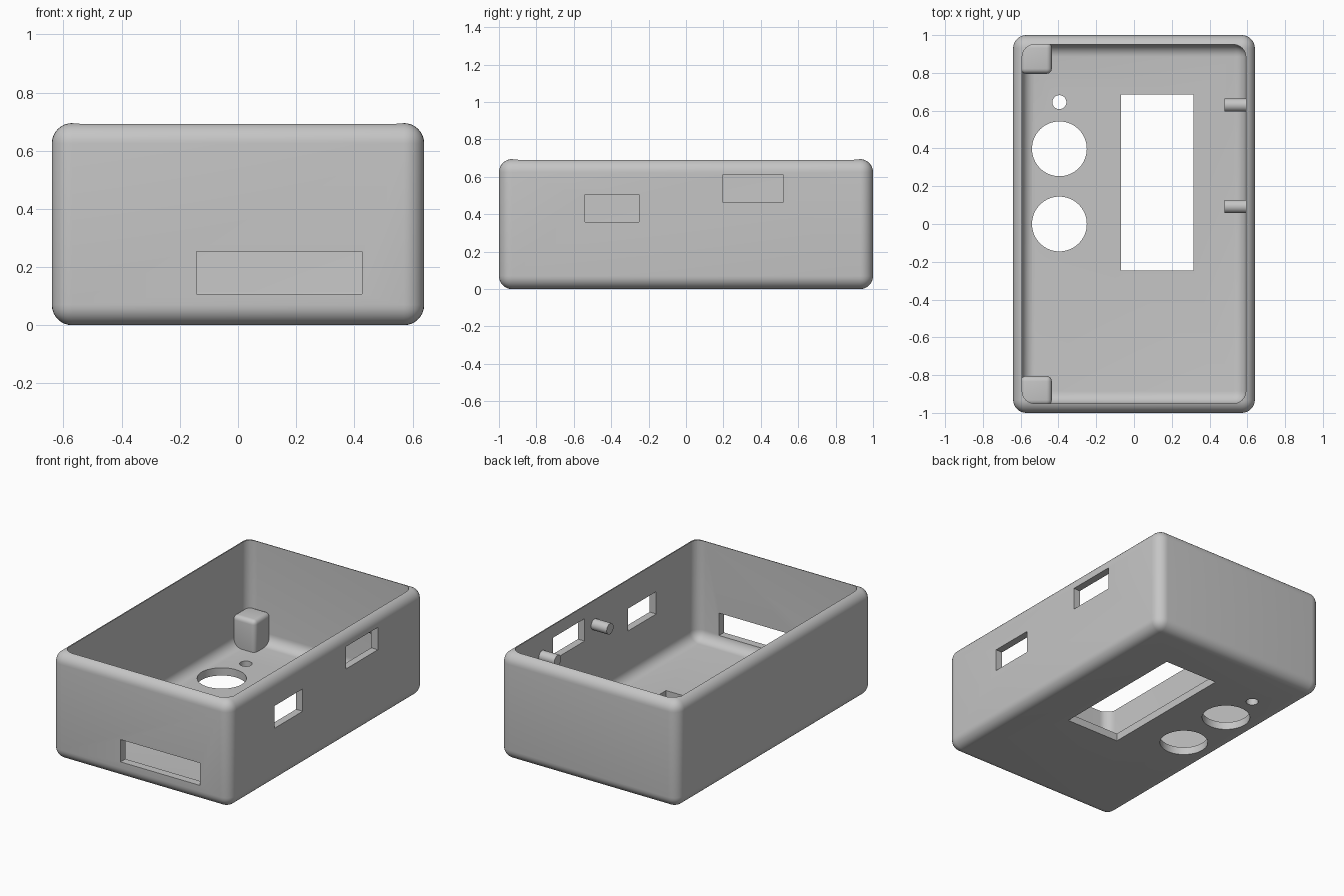
import bpy, bmesh, math
from mathutils import Matrix

cube = bpy.data.objects.get("Cube")
if cube:
    bpy.data.objects.remove(cube, do_unlink=True)

GREY = (0.56, 0.56, 0.56, 1)
mat = bpy.data.materials.new("plain grey plastic")
mat.use_nodes = True
mat.diffuse_color = GREY
mat.node_tree.nodes["Principled BSDF"].inputs["Base Color"].default_value = GREY


def add_object(name, bm):
    mesh = bpy.data.meshes.new(name)
    bm.to_mesh(mesh)
    bm.free()
    mesh.materials.append(mat)
    ob = bpy.data.objects.new(name, mesh)
    bpy.context.collection.objects.link(ob)
    return ob


def box(name, x, y, z, radius=0, open_top=True, segments=8):
    """Box from (min, max) spans; rounded, optionally with a crisp top rim."""
    bm = bmesh.new()
    bmesh.ops.create_cube(bm, size=1)
    for v in bm.verts:
        for axis, span in enumerate((x, y, z)):
            v.co[axis] = span[0] if v.co[axis] < 0 else span[1]
    if radius:
        edges = [e for e in bm.edges
                 if not (open_top and all(v.co.z == z[1] for v in e.verts))]
        bmesh.ops.bevel(bm, geom=edges, offset=radius, segments=segments,
                        profile=0.5, affect='EDGES')
        # Restore exact height of the rim
    return add_object(name, bm)


def cylinder(name, centre, radius, depth, along_x=False, sides=64):
    bm = bmesh.new()
    turn = Matrix.Rotation(math.pi / 2, 4, 'Y') if along_x else Matrix()
    bmesh.ops.create_cone(bm, cap_ends=True, segments=sides, radius1=radius,
                          radius2=radius, depth=depth,
                          matrix=Matrix.Translation(centre) @ turn)
    return add_object(name, bm)


def smooth(ob):
    bpy.ops.object.select_all(action='DESELECT')
    ob.select_set(True)
    bpy.context.view_layer.objects.active = ob
    bpy.ops.object.shade_smooth_by_angle(angle=math.radians(30))


# Outer shell and everything removed from it
shell = box("enclosure_shell", (-0.64, 0.64), (-1, 1), (0, 0.695), 0.07)
cutters = [
    box("cavity_cutter", (-0.592, 0.592), (-0.95, 0.95), (0.05, 0.9), 0.065),
    box("display_cutter", (-0.07, 0.315), (-0.245, 0.685), (-0.1, 0.2)),
    box("front_slot_cutter", (-0.143, 0.427), (-1.1, -0.8), (0.108, 0.253)),
    box("side_port_cutter", (0.5, 0.8), (-0.54, -0.25), (0.36, 0.505)),
    box("side_port_cutter", (0.5, 0.8), (0.195, 0.52), (0.465, 0.61)),
]
for y, radius in ((0, 0.145), (0.398, 0.145), (0.645, 0.037)):
    cutters.append(cylinder("round_hole_cutter", (-0.395, y, 0), radius, 0.3))

for cutter in cutters:
    cutter.hide_render = True
    mod = shell.modifiers.new(cutter.name, 'BOOLEAN')
    mod.operation = 'DIFFERENCE'
    mod.solver = 'EXACT'
    mod.object = cutter

# Bake the cuts, then discard the helpers
bpy.context.view_layer.update()
graph = bpy.context.evaluated_depsgraph_get()
cut_mesh = bpy.data.meshes.new_from_object(shell.evaluated_get(graph))
shell.modifiers.clear()
shell.data = cut_mesh
for cutter in cutters:
    bpy.data.objects.remove(cutter, do_unlink=True)
smooth(shell)

# Rounded corner posts on the left-hand floor corners
for name, y in (("back_post", (0.795, 0.96)), ("front_post", (-0.96, -0.805))):
    smooth(box(name, (-0.6, -0.435), y, (0.02, 0.255), 0.028,
               open_top=False, segments=5))

# Locating pegs on the inside of the port wall
for name, y in (("back_peg", 0.63), ("front_peg", 0.093)):
    smooth(cylinder(name, (0.545, y, 0.535), 0.035, 0.13, along_x=True, sides=32))
